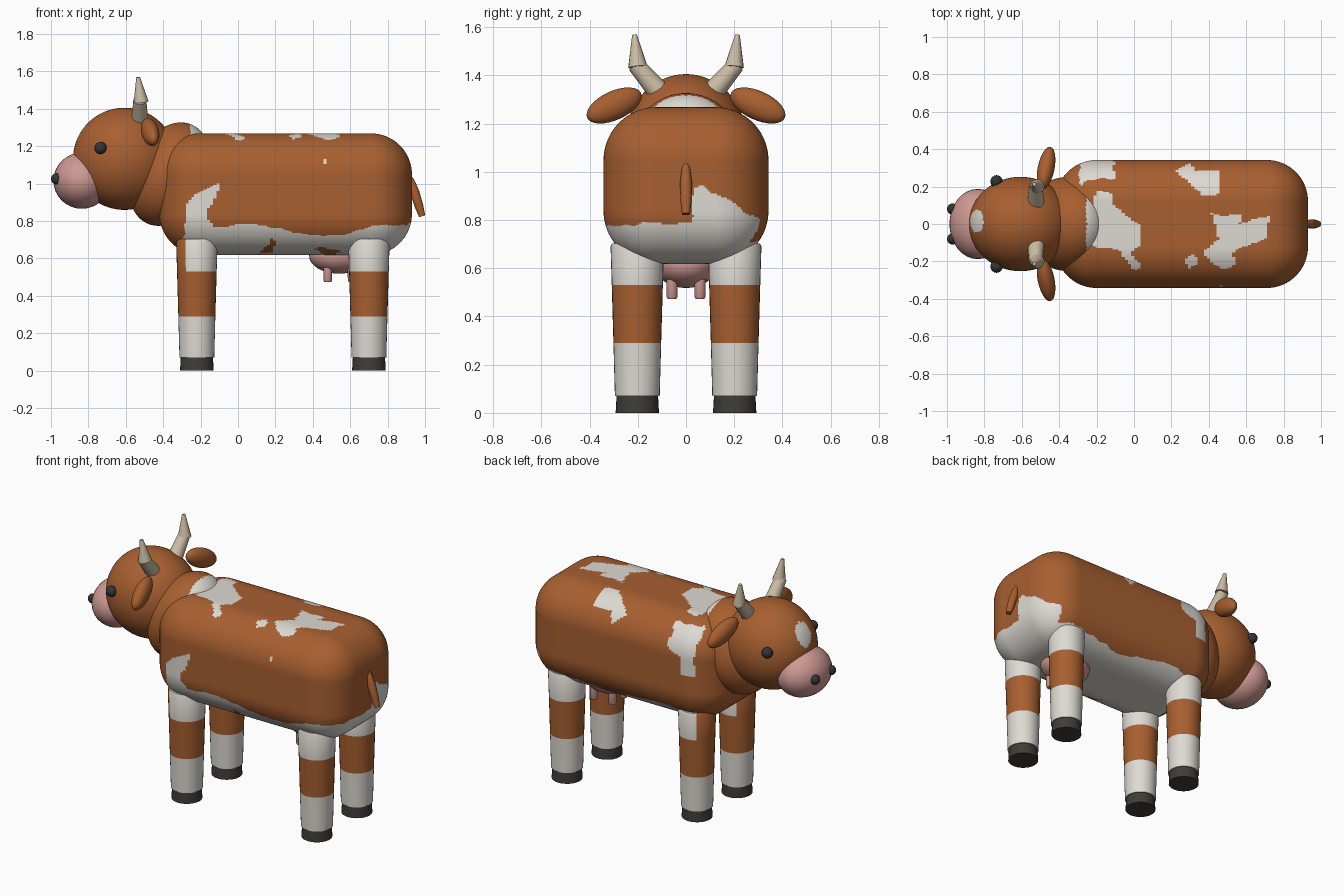
import bpy, bmesh, math
from mathutils import Vector, Matrix, Euler, noise

cube = bpy.data.objects.get("Cube")
if cube:
    bpy.data.objects.remove(cube, do_unlink=True)


def material(name, rgb):
    mat = bpy.data.materials.new(name)
    mat.use_nodes = True
    mat.diffuse_color = (*rgb, 1)
    mat.node_tree.nodes["Principled BSDF"].inputs["Base Color"].default_value = (*rgb, 1)
    return mat


BROWN = material("brown hide", (0.39, 0.115, 0.03))
WHITE = material("white hide", (0.73, 0.70, 0.65))
PINK = material("pink skin", (0.62, 0.32, 0.29))
HORN = material("horn ivory", (0.6, 0.5, 0.37))
HOOF = material("dark hoof", (0.05, 0.046, 0.04))
BLACK = material("eye black", (0.035, 0.035, 0.037))


def finish(name, bm, mats, rule=None):
    """Turn a bmesh into a smooth object; rule picks a material slot per face."""
    bmesh.ops.recalc_face_normals(bm, faces=bm.faces)
    if rule:
        for face in bm.faces:
            face.material_index = int(rule(face.calc_center_median(), face.normal))
    mesh = bpy.data.meshes.new(name)
    bm.to_mesh(mesh)
    bm.free()
    for mat in mats:
        mesh.materials.append(mat)
    obj = bpy.data.objects.new(name, mesh)
    bpy.context.collection.objects.link(obj)
    bpy.ops.object.select_all(action='DESELECT')
    obj.select_set(True)
    bpy.context.view_layer.objects.active = obj
    bpy.ops.object.shade_smooth_by_angle(angle=math.radians(40))
    return obj


def ellipsoid(name, centre, radii, mats, rot=(0, 0, 0), rule=None, detail=32):
    bm = bmesh.new()
    bmesh.ops.create_uvsphere(bm, u_segments=detail, v_segments=detail // 2, radius=1)
    bm.transform(Matrix.LocRotScale(Vector(centre), Euler(rot), Vector(radii)))
    return finish(name, bm, mats, rule)


def lathe(name, profile, base, direction, mats, rule=None, sides=32):
    """Revolve (radius, distance) points round an axis starting at base."""
    bm = bmesh.new()
    rings = []
    for radius, dist in profile:
        angles = [2 * math.pi * i / sides for i in range(sides)]
        rings.append([bm.verts.new((radius * math.cos(a), radius * math.sin(a), dist))
                      for a in angles])
    for low, high in zip(rings, rings[1:]):
        for i in range(sides):
            j = (i + 1) % sides
            bm.faces.new((low[i], low[j], high[j], high[i]))
    bm.faces.new(rings[0])
    bm.faces.new(rings[-1])
    turn = Vector((0, 0, 1)).rotation_difference(Vector(direction))
    bm.transform(Matrix.LocRotScale(Vector(base), turn, None))
    return finish(name, bm, mats, rule)


def inside(u, v, outline):
    hit = False
    for (a, b), (c, d) in zip(outline, outline[1:] + outline[:1]):
        if (b > v) != (d > v) and u < a + (v - b) * (c - a) / (d - b):
            hit = not hit
    return hit


# Outlines of the coat patches: back (x, y) and flanks (x, z)
shoulder_patch = [(-.21, .18), (-.13, .17), (-.09, .09), (.03, 0), (.045, -.11), (-.02, -.14),
                  (.035, -.22), (-.01, -.25), (-.08, -.14), (-.23, -.11)]
loin_patch = [(.22, .29), (.3, .32), (.33, .28), (.46, .29), (.45, .16), (.37, .15), (.3, .22)]
rump_patch = [(.41, .05), (.58, .05), (.56, 0), (.72, .04), (.71, -.08), (.54, -.14),
              (.55, -.22), (.47, -.25), (.36, -.15), (.45, -.09)]
small_patch = [(.33, -.15), (.34, -.22), (.28, -.24), (.28, -.19)]
near_patch = [(-.29, .6), (-.28, .88), (-.22, .94), (-.1, .99), (-.13, .9), (-.17, .85), (-.1, .7)]
near_dot = [(.45, 1.1), (.48, 1.1), (.48, 1.13), (.45, 1.13)]
far_patch = [(-.29, 1.23), (-.1, 1.23), (-.11, 1.1), (-.2, 1.06), (-.2, .95), (-.29, .95)]
belly_spots = [[(.1, .62), (.17, .67), (.17, .72), (.2, .7), (.19, .64)],
               [(.4, .64), (.46, .66), (.56, .64), (.5, .62)]]


def coat(c, n):
    wobble = noise.noise_vector(c * 14) * 0.015
    x, y, z = c + wobble
    if n.z > 0.4 and any(inside(x, y, p) for p in
                         (shoulder_patch, loin_patch, rump_patch, small_patch)):
        return True
    if y > 0.1 and inside(x, z, far_patch):
        return True
    if y < -0.1:
        if any(inside(x, z, p) for p in belly_spots):
            return False
        if inside(x, z, near_patch) or inside(c.x, c.z, near_dot):
            return True
    if x < -0.29:
        return False
    # Belly line, rising into a patch beside the tail
    if n.x > 0.5:
        line = 0.78 if y < 0.03 else 0.95 - 0.6 * abs(y - 0.06)
    elif y < 0:
        line = 0.75 + 0.03 * math.cos(8 * (x - 0.05))
    else:
        line = 0.69 + 0.02 * math.cos(9 * x)
    return z < line


# Body: finely gridded box with rounded edges
bm = bmesh.new()
bmesh.ops.create_cube(bm, size=2)
bmesh.ops.subdivide_edges(bm, edges=bm.edges[:], cuts=79, use_grid_fill=True)
half, middle, bevel = Vector((.675, .342, .325)), Vector((.255, 0, .943)), 0.22
for v in bm.verts:
    p = Vector([a * b for a, b in zip(v.co, half)])
    core = Vector([max(bevel - h, min(h - bevel, a)) for a, h in zip(p, half)])
    v.co = middle + core + (p - core).normalized() * bevel
finish("body", bm, [BROWN, WHITE], coat)

# Neck and head
ellipsoid("neck", (-.365, 0, 1.05), (.2, .25, .29), [BROWN, WHITE], (0, .43, 0),
          lambda c, n: c.x > -0.255 and c.z > 1.2, 64)
ellipsoid("head", (-.607, 0, 1.132), (.275, .252, .273), [BROWN, WHITE], (0, 0, 0),
          lambda c, n: c.z > 1.13 and ((c.x + .84) / .035) ** 2 + ((c.y - .015) / .06) ** 2 < 1, 128)
ellipsoid("muzzle", (-.835, 0, 1.015), (.152, .188, .15), [PINK])

for side, label in ((1, "back"), (-1, "front")):
    ellipsoid(f"eye_{label}", (-.735, .228 * side, 1.19), (.033,) * 3, [BLACK], detail=16)
    ellipsoid(f"nostril_{label}", (-.97, .08 * side, 1.025), (.03,) * 3, [BLACK], detail=16)
    ellipsoid(f"ear_{label}", (-.47, .298 * side, 1.275), (.045, .125, .06), [BROWN],
              (-.42 * side, 0, -.2 * side))
    # Horns: a thick leaning base and an upright tapered tip
    lathe(f"horn_base_{label}", [(.045, 0), (.035, .145)], (-.525, .115 * side, 1.335),
          (0, .65 * side, .76), [HORN], sides=16)
    lathe(f"horn_tip_{label}", [(.04, 0), (.01, .135)], (-.518, .2 * side, 1.435),
          (-.12, .1 * side, 1), [HORN], sides=16)

# Legs with white and brown bands, brown on the leading edge of the forelegs
leg_profile = [(.093, .07), (.099, .29), (.106, .53), (.111, .69), (.105, .702)]


def leg_bands(c, n):
    return not (.29 < c.z < .53 or (c.z > .53 and c.x < -.28))


for x, end in ((-.22, "fore"), (.7, "hind")):
    for y, label in ((.202, "back"), (-.202, "front")):
        lathe(f"{end}_leg_{label}", leg_profile, (x, y, 0), (0, 0, 1), [BROWN, WHITE], leg_bands)
        lathe(f"{end}_hoof_{label}", [(.09, 0), (.086, .072)], (x, y, 0), (0, 0, 1), [HOOF])

# Udder and teats
ellipsoid("udder", (.54, 0, .615), (.16, .13, .097), [PINK])
for x in (.48, .61):
    for y in (.058, -.058):
        lathe("teat", [(.024, 0), (.023, .07), (.018, .08)], (x, y, .553), (0, 0, -1),
              [PINK], sides=16)

# Tail
lathe("tail", [(.008, 0), (.018, .03), (.025, .09), (.023, .17), (.017, .225)],
      (.918, 0, 1.04), (.065, 0, -.21), [BROWN], sides=16)
